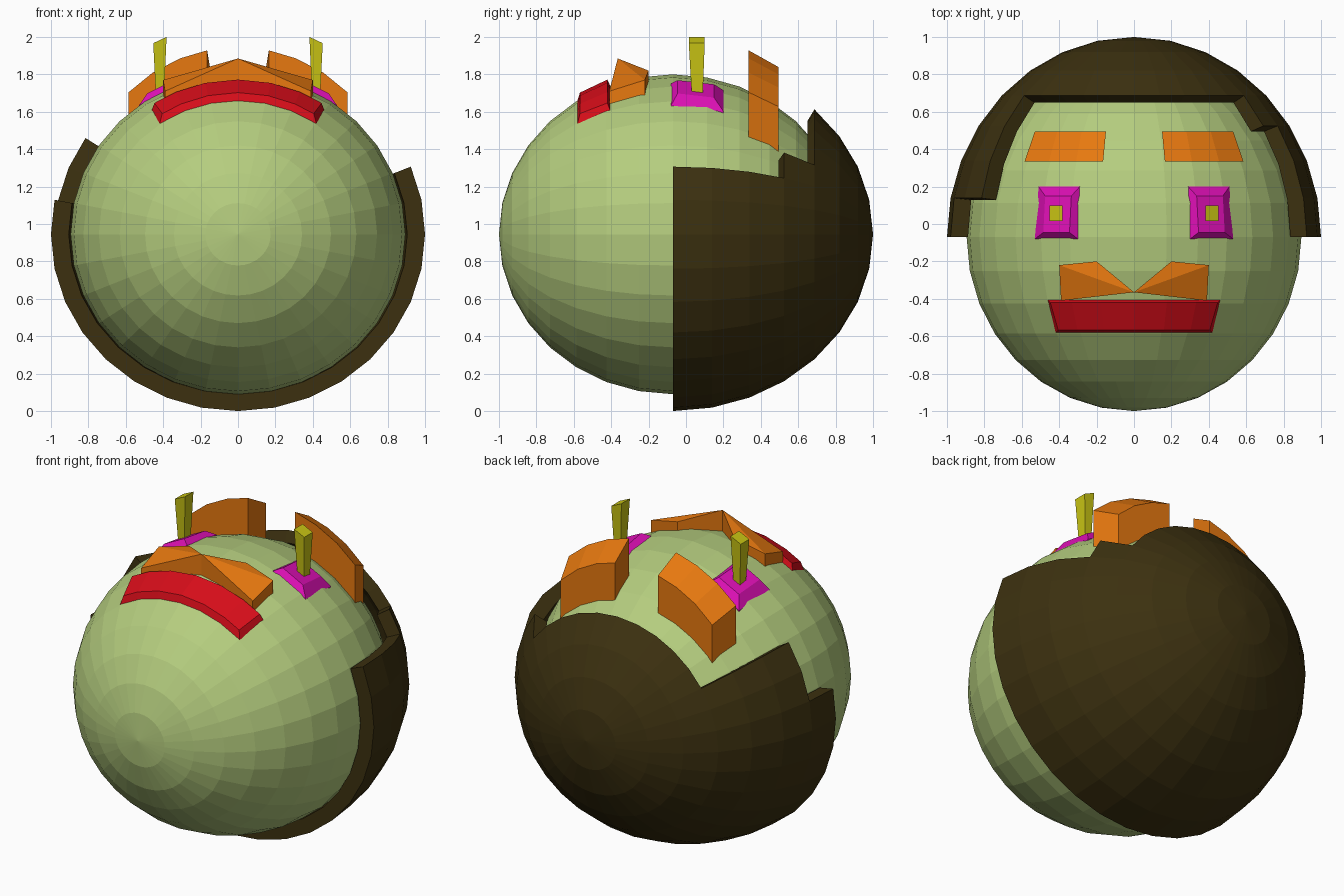
import bpy, bmesh, math
from mathutils import Vector

if "Cube" in bpy.data.objects:
    bpy.data.objects.remove(bpy.data.objects["Cube"])

CY, CZ = -0.07, 0.945            # centre of head and hair
HEAD = (0.895, 0.93, 0.855)      # head radii
HAIR = (1.0, 1.07, 0.945)        # hair radii


def material(name, rgb):
    m = bpy.data.materials.new(name)
    m.diffuse_color = (*rgb, 1)
    m.use_nodes = True
    m.node_tree.nodes["Principled BSDF"].inputs["Base Color"].default_value = m.diffuse_color
    return m


SKIN = material("skin", (0.46, 0.61, 0.21))
DARK = material("dark_hair", (0.045, 0.03, 0.005))
ORANGE = material("orange", (0.8, 0.19, 0.005))
PINK = material("pink", (0.72, 0.005, 0.46))
YELLOW = material("yellow", (0.58, 0.55, 0.007))
RED = material("red", (0.68, 0.004, 0.01))


def finish(bm, name, mat):
    bmesh.ops.recalc_face_normals(bm, faces=bm.faces[:])
    me = bpy.data.meshes.new(name)
    bm.to_mesh(me)
    bm.free()
    me.materials.append(mat)
    ob = bpy.data.objects.new(name, me)
    bpy.context.collection.objects.link(ob)
    return ob


def unit_sphere():
    """Sphere with its poles along y."""
    bm = bmesh.new()
    bmesh.ops.create_uvsphere(bm, u_segments=32, v_segments=16, radius=1)
    for v in bm.verts:
        x, y, z = v.co
        v.co = (x, z, y)
    return bm


def place(bm, radii):
    for v in bm.verts:
        v.co = Vector((v.co.x * radii[0], v.co.y * radii[1] + CY, v.co.z * radii[2] + CZ))


def surf(x, y):
    """Height of the head surface above (x, y)."""
    t = 1 - (x / HEAD[0]) ** 2 - ((y - CY) / HEAD[1]) ** 2
    return CZ + HEAD[2] * math.sqrt(max(t, 0))


def block(name, mat, s, y0, y1, xs0, xs1, lift, inset=0.0, sink=0.03):
    """Slab following the head: xs0 along the front edge y0, xs1 along the back y1."""
    bm = bmesh.new()
    n = len(xs0)
    rows = []                     # per column: base front, base back, top back, top front
    for i in range(n):
        d = inset if i == 0 else -inset if i == n - 1 else 0
        ring = []
        for x, y, top in ((xs0[i], y0, 0), (xs1[i], y1, 0),
                          (xs1[i] + d, y1 - inset, 1), (xs0[i] + d, y0 + inset, 1)):
            z = surf(x, y) + (lift if top else -sink)
            ring.append(bm.verts.new((s * x, y, z)))
        rows.append(ring)
    for a, b in zip(rows, rows[1:]):
        for k in range(4):
            j = (k + 1) % 4
            bm.faces.new((a[k], a[j], b[j], b[k]))
    bm.faces.new(rows[0])
    bm.faces.new(rows[-1])
    return finish(bm, name, mat)


# Head
bm = unit_sphere()
place(bm, HEAD)
finish(bm, "head", SKIN)

# Hair: back half of a sphere with a stepped, uneven hairline
bm = unit_sphere()
STEP = 11.25
doomed = []
for f in bm.faces:
    c = f.calc_center_median()
    band = math.degrees(math.atan2(c.y, math.hypot(c.x, c.z))) / STEP
    a = math.degrees(math.atan2(c.z, c.x))
    right = 2 * STEP if band < 3 else 3 * STEP
    left = STEP if band < 1 else 3 * STEP
    if band < 0 or (band < 4 and right < a < 180 - left):
        doomed.append(f)
bmesh.ops.delete(bm, geom=doomed, context='FACES')
# inner shell and rim
rim = [e for e in bm.edges if e.is_boundary]
outer = bm.verts[:]
dup = bmesh.ops.duplicate(bm, geom=outer + bm.edges[:] + bm.faces[:])
vmap = dup["vert_map"]
inner = {v: vmap[v] for v in outer}
for v in inner.values():
    v.co = Vector((v.co.x * 0.905, v.co.y * 0.95, v.co.z * 0.905))
for e in rim:
    p, q = e.verts
    bm.faces.new((p, q, inner[q], inner[p]))
place(bm, HAIR)
finish(bm, "hair", DARK)

for s, side in ((-1, "left"), (1, "right")):
    # Eyebrows
    block("eyebrow_" + side, ORANGE, s, 0.335, 0.495,
          (0.165, 0.31, 0.455, 0.585), (0.15, 0.28, 0.41, 0.53), 0.23, 0, 0.02)
    # Eyes
    block("eye_" + side, PINK, s, -0.08, 0.20, (0.30, 0.53), (0.29, 0.51), 0.0, 0.001, 0.03)
    bm = bmesh.new()
    base = [(0.30, -0.08), (0.53, -0.08), (0.51, 0.20), (0.29, 0.20)]
    top = [(0.345, -0.045), (0.485, -0.045), (0.475, 0.15), (0.335, 0.15)]
    lo = [bm.verts.new((s * x, y, surf(x, y))) for x, y in base]
    hi = [bm.verts.new((s * x, y, surf(x, y) + 0.035)) for x, y in top]
    for k in range(4):
        j = (k + 1) % 4
        bm.faces.new((lo[k], lo[j], hi[j], hi[k]))
    bm.faces.new(hi)
    bm.faces.new(lo)
    finish(bm, "eye_bevel_" + side, PINK)
    # Pupils: pegs that widen upwards, with a slanted top
    bm = bmesh.new()
    lo = [bm.verts.new((s * x, y, 1.70)) for x, y in
          ((0.395, 0.03), (0.44, 0.03), (0.44, 0.09), (0.395, 0.09))]
    hi = [bm.verts.new((s * x, y, z)) for x, y, z in
          ((0.382, 0.015, 2.0), (0.453, 0.015, 1.967), (0.453, 0.1, 1.967), (0.382, 0.1, 2.0))]
    for k in range(4):
        j = (k + 1) % 4
        bm.faces.new((lo[k], lo[j], hi[j], hi[k]))
    bm.faces.new(hi)
    bm.faces.new(lo)
    finish(bm, "pupil_" + side, YELLOW)

# Nose: two wings meeting in a central peak
bm = bmesh.new()
for s in (-1, 1):
    pts = [(0, -0.365, 1.885), (0.39, -0.41, 1.71), (0.40, -0.22, 1.77), (0.20, -0.20, 1.82)]
    hi = [bm.verts.new((s * x, y, z)) for x, y, z in pts]
    lo = [bm.verts.new((s * x, y, surf(x, y) - 0.01)) for x, y, z in pts]
    bm.faces.new((hi[0], hi[1], hi[2]))
    bm.faces.new((hi[0], hi[2], hi[3]))
    for k in range(4):
        j = (k + 1) % 4
        bm.faces.new((lo[k], lo[j], hi[j], hi[k]))
    bm.faces.new((lo[0], lo[1], lo[2]))
    bm.faces.new((lo[0], lo[2], lo[3]))
finish(bm, "nose", ORANGE)

# Mouth: thin curved bar with bevelled edges
f = [-1, -0.72, -0.38, 0, 0.38, 0.72, 1]
block("mouth", RED, 1, -0.582, -0.405, [0.42 * t for t in f], [0.462 * t for t in f],
      0.035, 0.015, 0.005)
